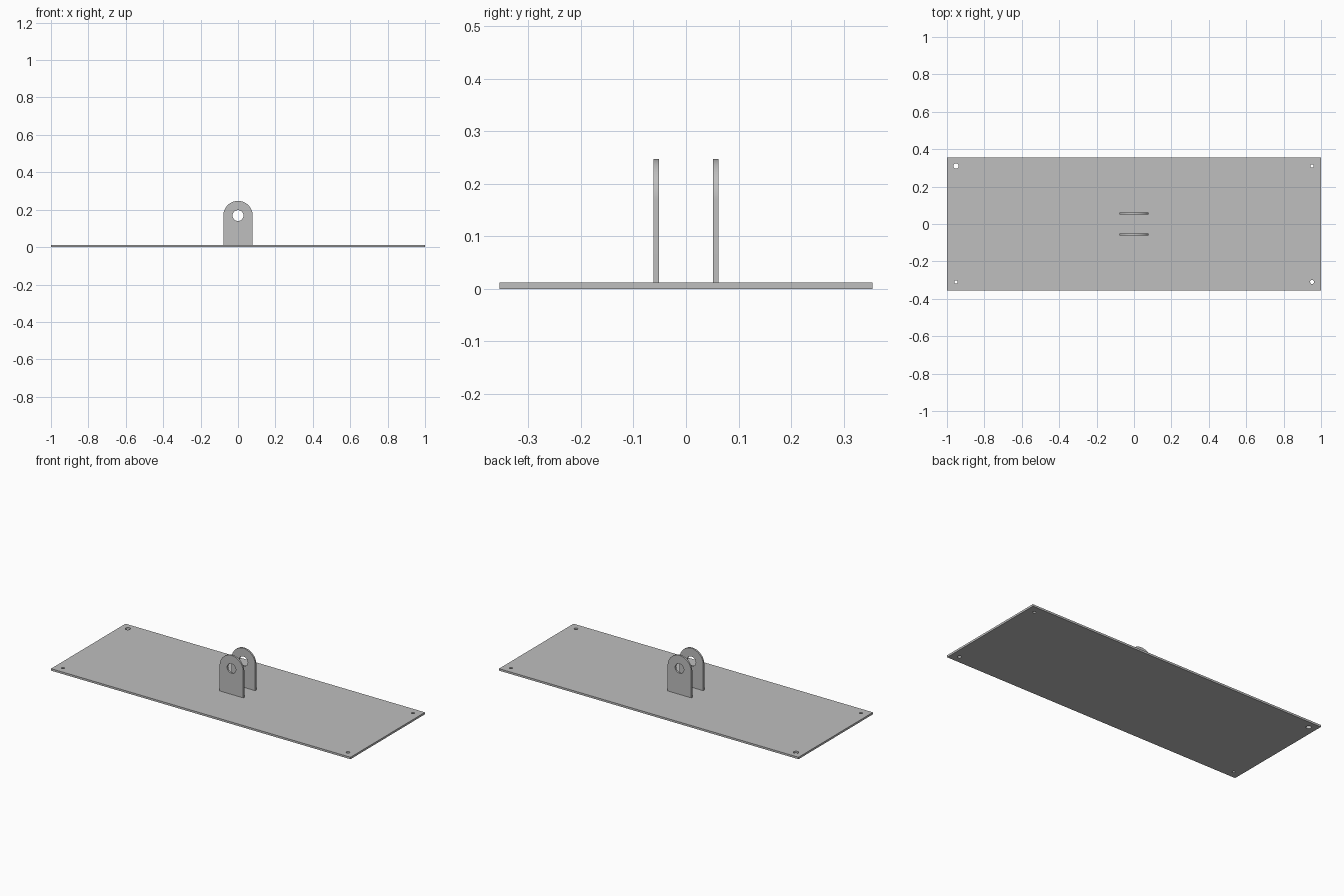
import bpy, bmesh
from math import pi, sin, cos

cube = bpy.data.objects.get("Cube")
if cube:
    bpy.data.objects.remove(cube, do_unlink=True)

steel = bpy.data.materials.new("grey_steel")
steel.use_nodes = True
GREY = (0.52, 0.52, 0.52, 1)
steel.diffuse_color = GREY
steel.node_tree.nodes["Principled BSDF"].inputs["Base Color"].default_value = GREY

LENGTH, DEPTH, PLATE_T = 2.0, 0.71, 0.012
LUG_R, LUG_T, LUG_Y = 0.0785, 0.0105, 0.057
EYE_Z, EYE_R = 0.1685, 0.029


def arc(cx, cy, r, start=0.0, sweep=2 * pi, steps=48):
    """Points along an arc; a full circle omits the repeated end point."""
    count = steps if sweep >= 2 * pi else steps + 1
    return [(cx + r * cos(start + sweep * i / steps),
             cy + r * sin(start + sweep * i / steps)) for i in range(count)]


def cut_sheet(name, loops, thickness, location, rotation=(0, 0, 0)):
    """Sheet metal part: first loop is the outline, the others are holes."""
    curve = bpy.data.curves.new(name, 'CURVE')
    curve.dimensions = '2D'
    curve.fill_mode = 'BOTH'
    curve.extrude = thickness / 2
    for loop in loops:
        spline = curve.splines.new('POLY')
        spline.points.add(len(loop) - 1)
        for point, (x, y) in zip(spline.points, loop):
            point.co = (x, y, 0, 1)
        spline.use_cyclic_u = True
    obj = bpy.data.objects.new(name, curve)
    bpy.context.collection.objects.link(obj)
    obj.location, obj.rotation_euler = location, rotation
    bpy.ops.object.select_all(action='DESELECT')
    obj.select_set(True)
    bpy.context.view_layer.objects.active = obj
    bpy.ops.object.convert(target='MESH')
    obj = bpy.context.object

    # Weld caps to walls and clean up normals
    bm = bmesh.new()
    bm.from_mesh(obj.data)
    bmesh.ops.remove_doubles(bm, verts=bm.verts, dist=1e-5)
    bmesh.ops.recalc_face_normals(bm, faces=bm.faces)
    bm.to_mesh(obj.data)
    bm.free()
    obj.data.materials.clear()
    obj.data.materials.append(steel)
    bpy.ops.object.shade_smooth_by_angle()
    return obj


# Base plate with a bolt hole in each corner, one larger than the rest
hx, hy = LENGTH / 2, DEPTH / 2
outline = [(-hx, -hy), (hx, -hy), (hx, hy), (-hx, hy)]
bolt_radius = {(-1, 1): 0.0145, (1, -1): 0.0105, (1, 1): 0.0085, (-1, -1): 0.0085}
holes = [arc(sx * 0.952, sy * 0.31, r, steps=32) for (sx, sy), r in bolt_radius.items()]
cut_sheet("base_plate", [outline] + holes, PLATE_T, (0, 0, PLATE_T / 2))

# Two upright lugs with rounded tops and a pin hole
lug = [(-LUG_R, PLATE_T), (LUG_R, PLATE_T)] + arc(0, EYE_Z, LUG_R, 0, pi)
for name, side in (("front_lug", -1), ("back_lug", 1)):
    cut_sheet(name, [lug, arc(0, EYE_Z, EYE_R)], LUG_T, (0, side * LUG_Y, 0), (pi / 2, 0, 0))
